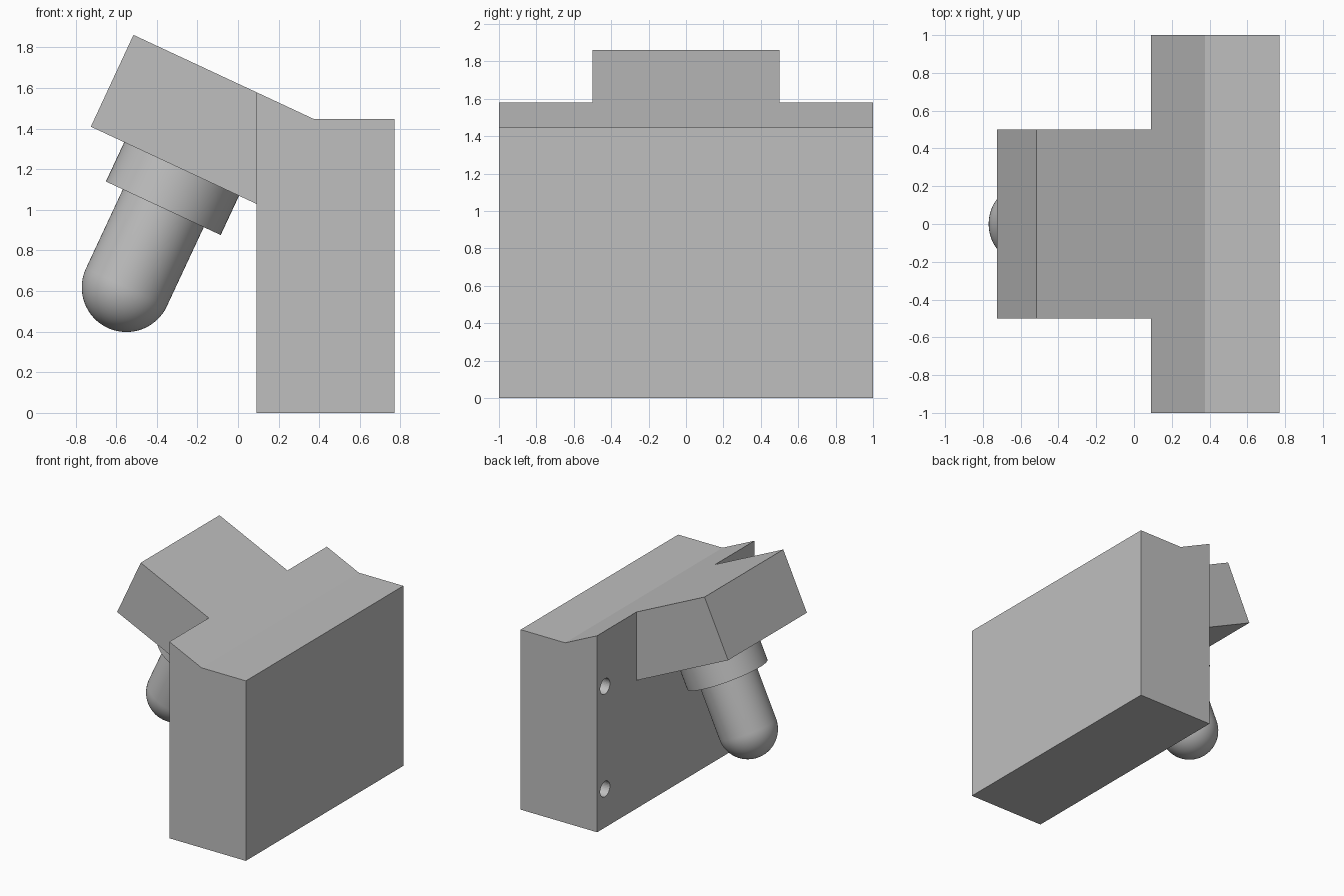
import bpy
import bmesh
from math import sin, cos, pi, radians

cube = bpy.data.objects.get("Cube")
if cube:
    bpy.data.objects.remove(cube, do_unlink=True)

TILT = radians(25)

grey = bpy.data.materials.new("plain grey")
grey.use_nodes = True
grey.diffuse_color = (0.52, 0.52, 0.52, 1)
grey.node_tree.nodes["Principled BSDF"].inputs["Base Color"].default_value = grey.diffuse_color


def finish(name, bm):
    bmesh.ops.recalc_face_normals(bm, faces=bm.faces)
    mesh = bpy.data.meshes.new(name)
    bm.to_mesh(mesh)
    bm.free()
    mesh.materials.append(grey)
    obj = bpy.data.objects.new(name, mesh)
    bpy.context.collection.objects.link(obj)
    return obj


def extrude_profile(name, points, half_width):
    """Extrude an x-z outline symmetrically along y."""
    bm = bmesh.new()
    face = bm.faces.new([bm.verts.new((x, -half_width, z)) for x, z in points])
    new = bmesh.ops.extrude_face_region(bm, geom=[face])["geom"]
    verts = [v for v in new if isinstance(v, bmesh.types.BMVert)]
    bmesh.ops.translate(bm, verts=verts, vec=(0, 2 * half_width, 0))
    return finish(name, bm)


def lathe(name, profile, steps=64):
    """Spin a radius-height profile about z, then tilt it with the arm."""
    bm = bmesh.new()
    verts = [bm.verts.new((r, 0, z)) for r, z in profile]
    edges = [bm.edges.new(pair) for pair in zip(verts, verts[1:])]
    bmesh.ops.spin(bm, geom=verts + edges, cent=(0, 0, 0), axis=(0, 0, 1),
                   angle=2 * pi, steps=steps)
    bmesh.ops.remove_doubles(bm, verts=bm.verts, dist=0.0001)
    obj = finish(name, bm)
    obj.location = (-0.368, 0, 1.008)
    obj.rotation_euler.y = TILT
    bpy.ops.object.select_all(action="DESELECT")
    obj.select_set(True)
    bpy.context.view_layer.objects.active = obj
    bpy.ops.object.shade_smooth_by_angle(angle=radians(30))
    return obj


# Upright block with a sloping shoulder, and the tilted arm
block = extrude_profile("mounting_block", [
    (0.09, 0), (0.77, 0), (0.77, 1.447), (0.375, 1.447), (0.09, 1.58)], 1.0)
extrude_profile("tilted_arm", [
    (0.09, 1.03), (0.09, 1.58), (-0.515, 1.862), (-0.725, 1.41)], 0.5)

# Blind screw holes in the corners of the block
bm = bmesh.new()
for y in (-0.9, 0.9):
    for z in (0.31, 1.135):
        drill = bmesh.ops.create_cone(bm, cap_ends=True, segments=32,
                                      radius1=0.062, radius2=0.062, depth=0.8)["verts"]
        for v in drill:
            v.co = (v.co.z + 0.09, v.co.x + y, v.co.y + z)
cutter = finish("screw_hole_cutter", bm)
cutter.hide_render = True
cutter.hide_set(True)
cut = block.modifiers.new("screw_holes", "BOOLEAN")
cut.operation = "DIFFERENCE"
cut.solver = "EXACT"
cut.object = cutter

# Collar under the arm and round-ended bulb
lathe("collar", [(0, 0.25), (0.312, 0.25), (0.312, 0), (0, 0)])
R, DROP = 0.22, 0.43
dome = [(R * cos(a), -DROP - R * sin(a)) for a in [i * pi / 32 for i in range(16)]]
lathe("bulb", [(0, 0.1), (R, 0.1)] + dome + [(0, -DROP - R)])
